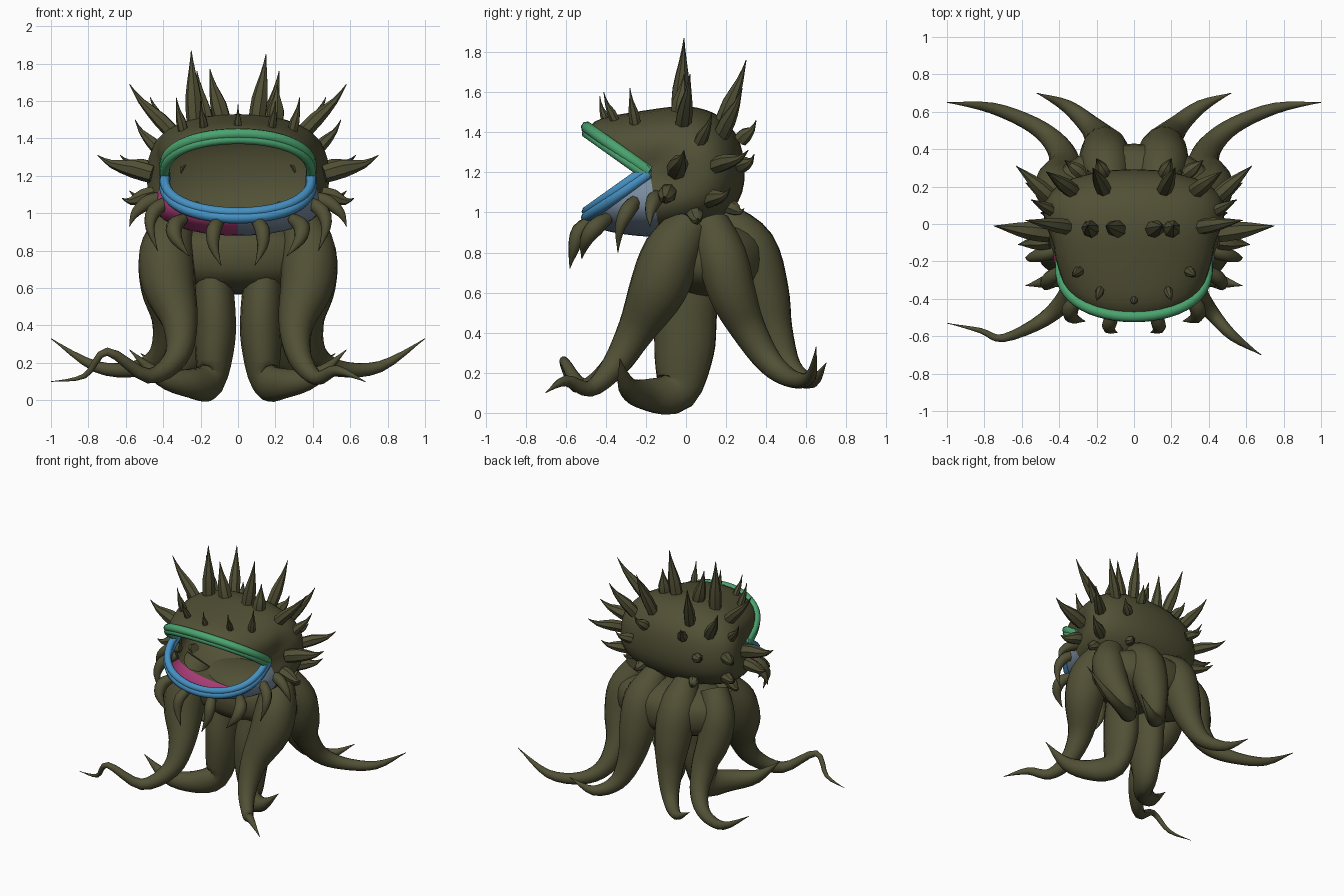
import bpy
import bmesh
import math
from mathutils import Vector

default_cube = bpy.data.objects.get("Cube")
if default_cube:
    bpy.data.objects.remove(default_cube, do_unlink=True)


def make_material(name, red, green, blue):
    material = bpy.data.materials.new(name)
    material.use_nodes = True
    colour = (red, green, blue, 1)
    material.diffuse_color = colour
    material.node_tree.nodes["Principled BSDF"].inputs["Base Color"].default_value = colour
    return material


olive = make_material("olive_skin", .083, .08, .036)
green = make_material("green_lip", .07, .37, .16)
blue = make_material("blue_lip", .06, .28, .54)
pink = make_material("pink_jaw", .52, .06, .24)
slate = make_material("slate_jaw", .2, .27, .36)


def finish(bm, name, materials, sharp=50):
    """Turn a bmesh into a smooth shaded object."""
    bmesh.ops.recalc_face_normals(bm, faces=bm.faces)
    mesh = bpy.data.meshes.new(name)
    bm.to_mesh(mesh)
    bm.free()
    for material in materials:
        mesh.materials.append(material)
    mesh.shade_smooth()
    mesh.set_sharp_from_angle(angle=math.radians(sharp))
    obj = bpy.data.objects.new(name, mesh)
    bpy.context.collection.objects.link(obj)
    return obj


def smooth_path(points, steps):
    """Catmull-Rom interpolation through vectors of any size."""
    points = [Vector(p) for p in points]
    padded = [points[0]] + points + [points[-1]]
    result = []
    for a, b, c, d in zip(padded, padded[1:], padded[2:], padded[3:]):
        for step in range(steps):
            t = step / steps
            result.append(b + (c - a) * (t / 2)
                          + (a * 2 - b * 5 + c * 4 - d) * (t * t / 2)
                          + (b * 3 - a - c * 3 + d) * (t ** 3 / 2))
    return result + [points[-1]]


def tube(name, points, material, sides=10, steps=4, sharp=50, squash=1):
    """Loft a round section along points given as x, y, z, radius."""
    path = smooth_path(points, steps)
    bm = bmesh.new()
    rings = []
    normal = Vector((.3, 1, .2))
    for i, point in enumerate(path):
        ahead = path[min(i + 1, len(path) - 1)].to_3d()
        behind = path[max(i - 1, 0)].to_3d()
        along = (ahead - behind).normalized()
        normal = (normal - along * normal.dot(along)).normalized()
        across = along.cross(normal)
        radius = max(point[3], .002)
        ring = []
        for k in range(sides):
            angle = math.tau * k / sides
            offset = normal * math.cos(angle) + across * math.sin(angle)
            offset.x *= squash
            ring.append(bm.verts.new(point.to_3d() + offset * radius))
        rings.append(ring)
    for low, high in zip(rings, rings[1:]):
        for k in range(sides):
            n = (k + 1) % sides
            bm.faces.new((low[k], low[n], high[n], high[k]))
    bm.faces.new(rings[0])
    bm.faces.new(rings[-1])
    return finish(bm, name, [material], sharp)


def mirrored(points, side):
    return [(p[0] * side,) + tuple(p[1:]) for p in points]


SIDES = (("left", 1), ("right", -1))

# Head: arches fan around the mouth corners, from upper lip over the back to lower lip
HINGE = Vector((-.18, 1.2))
profile = [(-.49, 1.42, .05), (-.42, 1.47, .08), (-.2, 1.51, .16), (0, 1.53, .2),
           (.15, 1.49, .26), (.25, 1.39, .32), (.29, 1.25, .34), (.28, 1.1, .34),
           (.2, .98, .32), (.05, .91, .28), (-.13, .88, .22), (-.3, .89, .17),
           (-.43, .92, .1), (-.49, .98, .05)]


def arch_point(section, angle):
    rim = Vector((section[0], section[1]))
    yz = HINGE.lerp(rim, abs(math.sin(angle)) ** .85)
    x = math.cos(angle) * (.39 + section[2] * math.sin(angle))
    return Vector((x, yz.x, yz.y))


PER_SECTION, ACROSS = 3, 20
JAW_START = 10 * PER_SECTION
bm = bmesh.new()
rows = [[bm.verts.new(arch_point(s, math.pi * k / ACROSS)) for k in range(ACROSS + 1)]
        for s in smooth_path(profile, PER_SECTION)]
for i, (row, following) in enumerate(zip(rows, rows[1:])):
    for k in range(ACROSS):
        face = bm.faces.new((row[k], row[k + 1], following[k + 1], following[k]))
        if i >= JAW_START:
            face.material_index = 1 if k >= ACROSS / 2 else 2
bmesh.ops.remove_doubles(bm, verts=bm.verts, dist=.0005)
finish(bm, "head_and_jaw", [olive, pink, slate])

# Lips: a pair of rolled ridges along each jaw edge
for name, section, material in (("upper_lip", profile[0], green),
                                ("lower_lip", profile[-1], blue)):
    for ridge, shift, radius in (("outer", .005, .03), ("inner", -.025, .026)):
        points = []
        for k in range(15):
            point = arch_point(section, math.pi * k / 14)
            points.append((point.x, point.y - .005,
                           point.z + shift * math.copysign(1, section[1] - HINGE.y),
                           radius))
        tube(name + "_" + ridge, points, material, 8, 2)

# Square-shouldered trunk that joins the head to the tentacles
bm = bmesh.new()
bmesh.ops.create_uvsphere(bm, u_segments=28, v_segments=16, radius=1)
for v in bm.verts:
    height = math.copysign(abs(v.co.z) ** .75, v.co.z)
    v.co = Vector((v.co.x * .47, v.co.y * .3 + .13, height * .2 + .765))
finish(bm, "trunk", [olive])

# Tentacles that match on both sides, each with its sideways squash
tentacles = {
    "middle_tentacle": (.72, [(.16, .02, .9, .12), (.14, .03, .7, .14),
                              (.125, 0, .48, .155), (.125, -.01, .3, .15),
                              (.15, -.05, .11, .11), (.25, -.19, .09, .08),
                              (.42, -.29, .13, .05), (.58, -.33, .27, 0)]),
    "outer_rear_tentacle": (1, [(.33, .12, .94, .1), (.4, .18, .78, .125),
                                (.4, .23, .6, .12), (.37, .31, .42, .09),
                                (.41, .42, .25, .065), (.54, .53, .17, .045),
                                (.76, .62, .18, .03), (1, .65, .33, 0)]),
    "inner_rear_tentacle": (1, [(.13, .18, .97, .09), (.15, .31, .82, .14),
                                (.155, .385, .6, .13), (.17, .44, .4, .095),
                                (.23, .52, .22, .06), (.36, .63, .16, .035),
                                (.52, .7, .25, 0)]),
}
for name, (squash, points) in tentacles.items():
    for label, side in SIDES:
        tube(label + "_" + name, mirrored(points, side), olive, 14, squash=squash)

# Front tentacles share a thigh but curl differently at the tip
thigh = [(.34, .02, .94, .11), (.38, -.07, .8, .145), (.37, -.14, .62, .145),
         (.31, -.25, .41, .095), (.33, -.36, .23, .065)]
curls = {"left": [(.42, -.48, .12, .04), (.53, -.6, .16, .027), (.68, -.7, .1, 0)],
         "right": [(.48, -.51, .13, .04), (.7, -.61, .26, .022),
                   (.82, -.57, .13, .014), (1, -.53, .1, 0)]}
for label, side in SIDES:
    tube(label + "_front_tentacle", mirrored(thigh + curls[label], side), olive, 14)


def spike(name, base, tip, radius):
    """A stout thorn with a thin bent point."""
    base, tip = Vector(base), Vector(tip)
    bend = Vector((0, 0, -.02))
    points = []
    for t, width, sag in ((0, .9, 0), (.35, .9, .3), (.75, .4, 1), (1, 0, 0)):
        points.append((*(base.lerp(tip, t) + bend * sag), radius * width))
    tube(name, points, olive, 7, 2, 40)


# Crest thorns across the crown
for x, lean, top in ((-.23, -.25, 1.87), (-.08, -.15, 1.77),
                     (.1, .15, 1.85), (.2, .21, 1.69)):
    spike("crest_thorn", (x, -.03, 1.49), (lean, -.01, top), .05)
spike("brow_thorn", (0, -.4, 1.45), (0, -.43, 1.58), .022)

# Paired thorns: base, tip, radius
thorns = [
    ((.16, .18, 1.44), (.22, .3, 1.76), .045),
    ((.32, .17, 1.38), (.47, .28, 1.62), .045),
    ((.33, -.02, 1.41), (.58, .02, 1.69), .045),
    ((.42, .06, 1.33), (.55, .13, 1.5), .035),
    ((.16, .27, 1.36), (.2, .35, 1.46), .04),
    ((.46, -.05, 1.21), (.75, -.01, 1.31), .055),
    ((.45, -.09, 1.1), (.62, -.11, 1.08), .05),
    ((.44, .14, 1.23), (.63, .31, 1.31), .045),
    ((.28, .27, 1.23), (.37, .34, 1.29), .04),
    ((.41, .11, 1.06), (.58, .22, 1.12), .045),
    ((.22, .21, 1.03), (.25, .29, 1.02), .04),
    ((.4, .04, 1), (.5, .06, .97), .045),
    ((.29, -.25, 1.43), (.33, -.28, 1.62), .03),
    ((.18, -.35, 1.45), (.2, -.41, 1.6), .025),
]
for base, tip, radius in thorns:
    for label, side in SIDES:
        spike(label + "_thorn", (base[0] * side, *base[1:]), (tip[0] * side, *tip[1:]), radius)

# Hooked barbels hanging under the lower lip
barbels = [
    [(.1, -.46, .96, .03), (.13, -.53, .91, .04), (.13, -.56, .82, .028), (.09, -.58, .72, 0)],
    [(.29, -.39, .97, .03), (.34, -.45, .93, .045), (.33, -.5, .86, .033), (.26, -.52, .77, 0)],
    [(.36, -.24, 1.07, .03), (.45, -.29, 1.01, .04), (.47, -.33, .92, .025), (.43, -.34, .8, 0)],
    [(.4, -.14, 1.08, .035), (.48, -.16, 1.06, .04), (.55, -.18, 1, .025), (.58, -.18, .93, 0)],
]
for points in barbels:
    for label, side in SIDES:
        tube(label + "_barbel", mirrored(points, side), olive, 8, 3)
